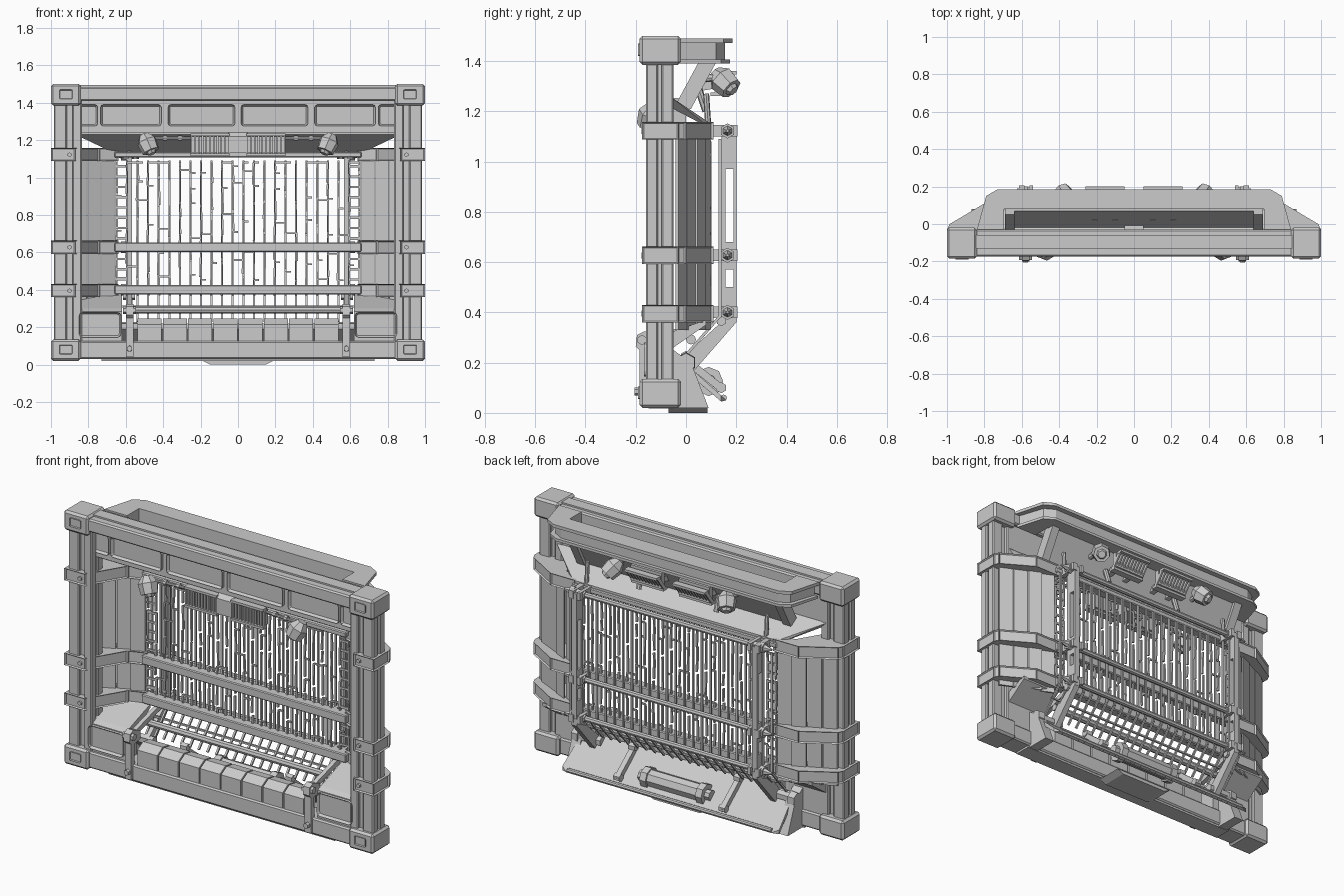
import bpy, bmesh, math, random
from mathutils import Vector, Matrix

if "Cube" in bpy.data.objects:
    bpy.data.objects.remove(bpy.data.objects["Cube"])
random.seed(4)


def finish(name, bm, sym=False):
    bmesh.ops.recalc_face_normals(bm, faces=bm.faces[:])
    me = bpy.data.meshes.new(name)
    bm.to_mesh(me)
    bm.free()
    ob = bpy.data.objects.new(name, me)
    bpy.context.collection.objects.link(ob)
    if sym:
        ob.modifiers.new("mirror_x", 'MIRROR')
    return ob


def box(name, x, y, z, bev=0, sym=False):
    bm = bmesh.new()
    m = Matrix.LocRotScale(Vector((sum(x) / 2, sum(y) / 2, sum(z) / 2)), None,
                           Vector((x[1] - x[0], y[1] - y[0], z[1] - z[0])))
    bmesh.ops.create_cube(bm, size=1, matrix=m)
    if bev:
        bmesh.ops.bevel(bm, geom=bm.edges[:], offset=bev, segments=1, affect='EDGES')
    return finish(name, bm, sym)


def prism(name, pts, axis, a, b, sym=False, groove=0):
    """Extrude a 2D outline along an axis; groove sinks every side face into a channel."""
    put = {'x': lambda p, t: (t, p[0], p[1]), 'y': lambda p, t: (p[0], t, p[1]),
           'z': lambda p, t: (p[0], p[1], t)}[axis]
    bm = bmesh.new()
    lo = [bm.verts.new(put(p, a)) for p in pts]
    hi = [bm.verts.new(put(p, b)) for p in pts]
    bm.faces.new(lo)
    bm.faces.new(hi)
    n = len(pts)
    sides = [bm.faces.new((lo[i], lo[(i + 1) % n], hi[(i + 1) % n], hi[i])) for i in range(n)]
    if groove:
        bmesh.ops.recalc_face_normals(bm, faces=bm.faces[:])
        bmesh.ops.inset_individual(bm, faces=sides, thickness=groove, depth=-groove)
    return finish(name, bm, sym)


def cassette(name, x, z, y0, y1, r=.015, rim=.01, depth=.015, sym=False):
    """Rounded panel facing the front with a sunken field."""
    pts = []
    for cx, cz, a0 in ((x[1] - r, z[1] - r, 0), (x[0] + r, z[1] - r, 90),
                       (x[0] + r, z[0] + r, 180), (x[1] - r, z[0] + r, 270)):
        for k in (0, 45, 90):
            a = math.radians(a0 + k)
            pts.append((cx + r * math.cos(a), cz + r * math.sin(a)))
    bm = bmesh.new()
    f = bm.faces.new([bm.verts.new((p[0], y0, p[1])) for p in pts])
    g = bmesh.ops.extrude_face_region(bm, geom=[f])['geom']
    bmesh.ops.translate(bm, verts=[v for v in g if isinstance(v, bmesh.types.BMVert)], vec=(0, y1 - y0, 0))
    bmesh.ops.recalc_face_normals(bm, faces=bm.faces[:])
    front = [q for q in bm.faces if q.normal.y < -.9]
    bmesh.ops.inset_individual(bm, faces=front, thickness=rim, depth=-depth)
    return finish(name, bm, sym)


def bars(name, items, sym=False):
    bm = bmesh.new()
    for p, q, w, h in items:
        p, q = Vector(p), Vector(q)
        d = q - p
        m = Matrix.LocRotScale((p + q) / 2, d.to_track_quat('Z', 'Y'), Vector((w, h, d.length)))
        bmesh.ops.create_cube(bm, size=1, matrix=m)
    return finish(name, bm, sym)


def rods(name, items, n=8, sym=False):
    bm = bmesh.new()
    for p, q, r1, r2 in items:
        p, q = Vector(p), Vector(q)
        d = q - p
        m = Matrix.LocRotScale((p + q) / 2, d.to_track_quat('Z', 'Y'), None)
        bmesh.ops.create_cone(bm, cap_ends=True, segments=n, radius1=r1, radius2=r2, depth=d.length, matrix=m)
    return finish(name, bm, sym)


def hull(name, pts, sym=False):
    bm = bmesh.new()
    for p in pts:
        bm.verts.new(p)
    bmesh.ops.convex_hull(bm, input=bm.verts[:])
    return finish(name, bm, sym)


def both(pts):
    return [(s * x, y, z) for x, y, z in pts for s in (1, -1)]


# Corner blocks with sockets, and ribbed columns
for tag, z0 in (("lower", .02), ("upper", 1.385)):
    box(tag + "_corner_block", (.84, 1), (-.185, -.02), (z0, z0 + .115), .012, True)
    cassette(tag + "_corner_socket", (.885, .955), (z0 + .035, z0 + .085), -.15, -.191, .006, .012, .02, True)
for x in ((.915, .985), (.835, .885)):
    for y in ((-.16, -.112), (-.098, -.05)):
        box("column_bar", x, y, (.1, 1.42), .006, True)
box("column_core", (.86, .96), (-.14, -.07), (.1, 1.42), 0, True)

# Top and bottom beams
box("top_beam", (-.86, .86), (-.175, -.03), (1.41, 1.485), .008)
box("top_beam_ridge", (-.86, .86), (-.13, -.06), (1.48, 1.494))
box("bottom_beam", (-.86, .86), (-.17, -.04), (.03, .125), .008)
box("bottom_lip", (-.73, .73), (-.15, -.05), (.018, .035))
prism("base_foot", [(-.19, .02), (-.15, 0), (.15, 0), (.19, .02)], 'y', -.07, .085)

# Rear canopy: two flanges and a recessed web around an open slot
def canopy(name, o, z0, z1):
    prism(name, [(-.84 + o, -.03), (-.79 + o, .15 - o), (-.73 + o, .185 - o), (.73 - o, .185 - o), (.79 - o, .15 - o),
                 (.84 - o, -.03), (.695, -.03), (.695, .08), (-.695, .08), (-.695, -.03)], 'z', z0, z1)
canopy("canopy_top_flange", 0, 1.472, 1.49)
canopy("canopy_web", .03, 1.40, 1.475)
canopy("canopy_bottom_flange", .01, 1.39, 1.406)

# Hood: front panel, sloped underside, rear leaning plate
box("hood_front_panel", (-.87, .87), (-.105, -.055), (1.24, 1.42))
for x in ((.016, .374), (.41, .735), (.75, .87)):
    cassette("hood_cassette", x, (1.275, 1.39), -.09, -.125, sym=True)
hull("hood_slope", both([(.87, -.09, 1.25), (.87, -.05, 1.25), (.66, .1, 1.15), (.66, .1, 1.13), (.87, -.09, 1.23)]))
prism("hood_rear_plate", [(.07, 1.395), (.1, 1.395), (0, 1.21), (-.03, 1.21)], 'x', -.68, .68)
prism("hood_side_strut", [(.05, 1.395), (.12, 1.395), (.02, 1.21), (-.05, 1.21)], 'x', .64, .69, True)

# Lamps: faceted heads on small arms, front and rear
def lamp(name, c, d):
    c, d = Vector(c), Vector(d).normalized()
    rods(name, [(c - d * .06, c - d * .02, .028, .055), (c - d * .02, c + d * .04, .055, .047),
                (c + d * .04, c + d * .055, .03, .022)], 7, True)
lamp("front_lamp", (.48, -.14, 1.175), (-.35, -.25, -.8))
lamp("rear_lamp", (.37, .155, 1.315), (.4, .6, -.6))
rods("lamp_arm", [((.24, -.1, 1.21), (.47, -.12, 1.21), .008, .008), ((.3, -.1, 1.21), (.32, -.1, 1.21), .016, .016),
                  ((.38, -.11, 1.21), (.4, -.11, 1.21), .016, .016), ((.37, .05, 1.33), (.37, .13, 1.335), .016, .016),
                  ((.58, .09, 1.12), (.58, .08, 1.27), .012, .012), ((.25, .08, 1.2), (.25, .05, 1.29), .015, .015)], 8, True)

# Radiator grilles with louvres
def grille(name, c, u, n):
    c, u, n = Vector(c), Vector(u).normalized(), Vector(n).normalized()
    X = Vector((1, 0, 0))
    it = [(c - X * .1 - n * .02, c + X * .1 - n * .02, .025, .09)]
    it += [(c + u * s * .053 - X * .105, c + u * s * .053 + X * .105, .04, .014) for s in (1, -1)]
    it += [(c + X * (-.1 + .2 * i / 10) - u * .05, c + X * (-.1 + .2 * i / 10) + u * .05, .009, .02) for i in range(11)]
    bars(name, it, True)
grille("front_grille", (.15, -.115, 1.175), (0, 0, 1), (0, -1, 0))
grille("rear_grille", (.155, .15, 1.31), (0, .6, .8), (0, .8, -.6))
bars("rear_grille_mount", [((.1, .02, 1.29), (.1, .14, 1.31), .03, .03), ((.21, .02, 1.29), (.21, .14, 1.31), .03, .03)], True)
prism("grille_centre_housing", [(-.13, 1.13), (-.13, 1.22), (-.09, 1.255), (0, 1.25), (0, 1.13)], 'x', -.05, .05)

# Side straps wrapping the columns back to the rails, with vertical slats
for z in (1.122, .627, .395):
    prism("side_strap", [(1, -.175), (.87, -.175), (.74, .04), (.64, .075), (.64, .11), (.8, .11), (.985, .0), (1, -.03)],
          'z', z - .035, z + .035, True, .008)
    rods("strap_pin", [((.9, -.178, z), (.9, -.165, z), .012, .012)], 6, True)
for x, y in ((.92, -.01), (.845, .025), (.77, .065), (.695, .085)):
    prism("wall_slat", [(x - .035, y + .012), (x + .035, y - .02), (x + .035, y - .032), (x - .035, y)], 'z', .33, 1.15, True)

# Cross rails with knobbed ends
for z, h in ((1.122, .03), (.627, .05), (.4, .05)):
    box("cross_rail", (-.66, .66), (.05, .11), (z - h / 2, z + h / 2), .005)
    rods("rail_tube", [((-.56, .165, z), (.56, .165, z), .016, .016)])
    rods("rail_end_knob", [((.53, .165, z), (.6, .165, z), .022, .022), ((.6, .165, z), (.625, .165, z), .03, .03),
                           ((.625, .165, z), (.67, .165, z), .02, .006)], 6, True)
    bars("rail_lug", [((.6, .09, z), (.6, .205, z), .03, .045), ((.55, .09, z), (.55, .205, z), .02, .045)], True)
rods("lower_rail_tube", [((-.6, .02, .292), (.6, .02, .292), .02, .02)])

# Slotted rear posts and folding lower arms
for y in ((.142, .158), (.188, .2)):
    box("rear_post_strip", (.566, .6), y, (.42, 1.13), 0, True)
for z in ((.97, 1.13), (.57, .68), (.36, .5)):
    box("rear_post_block", (.568, .598), (.145, .198), z, 0, True)
prism("lower_arm", [(.145, .42), (.2, .4), (.2, .36), (.03, .165), (-.02, .18), (-.02, .215), (.145, .365)], 'x', .565, .6, True)
rods("arm_pivot", [((.54, 0, .2), (.7, 0, .2), .028, .028), ((.68, 0, .2), (.72, 0, .2), .042, .038),
                   ((.55, .14, .365), (.615, .14, .365), .02, .02)], 6, True)

# Barrier: straight rear bars that fold forward at the bottom
N = 24
xs = [-.65 + 1.3 * i / (N - 1) for i in range(N)]
it = []
for x in xs:
    it += [((x, .135, .38), (x, .135, 1.09), .011, .011), ((x, .135, .385), (x, .0, .23), .011, .011)]
it += [((-.66, .07, .31), (.66, .07, .31), .01, .01)]
bars("barrier_bars", it)

# Irregular mesh of broken strands and short rungs
it = []
for i, x in enumerate(xs):
    z = .37
    while z < 1.06:
        t = min(z + random.uniform(.06, .2), 1.08)
        dx, dz = random.uniform(-.006, .006), random.uniform(.1, 1)
        it.append(((x + dx, .095, z), (x + dx * .3, .095, t), .013, .009))
        if i < N - 1 and random.random() < .55:
            w = .0565 if random.random() < .5 else .028
            it.append(((x, .095, t), (x + w, .095, t), .009, .009))
        z = t + random.choice((0, .008, .015))
for k in range(13):
    for s in (1, -1):
        it.append(((s * .655, .095, .4 + k * .055), (s * .6, .095, .4 + k * .055), .009, .012))
bars("strand_mesh", it)

# Lower front: row of sloped boxes, side bins and clamp bars
for i in range(8):
    x = -.54 + i * .135
    prism("front_box", [(-.162, .12), (-.162, .215), (-.11, .245), (-.05, .235), (-.05, .12)], 'x', x + .004, x + .131)
prism("front_bin", [(-.15, .12), (-.15, .285), (-.12, .3), (.08, .37), (.08, .35), (-.05, .26), (-.05, .12)], 'x', .62, .87, True)
cassette("front_bin_cover", (.625, .85), (.145, .28), -.14, -.168, .02, .01, .015, True)
prism("clamp_bar", [(-.15, .04), (-.185, .04), (-.185, .25), (-.2, .265), (-.195, .31), (-.165, .325), (-.1, .3), (-.1, .25), (-.155, .24)],
      'x', .56, .6, True)
bars("clamp_link", [((.58, -.14, .29), (.58, .1, .36), .025, .03)], True)
rods("clamp_bolt", [((.58, -.15, .085), (.58, -.205, .085), .018, .016), ((.545, -.175, .29), (.615, -.175, .29), .02, .02)], 6, True)

# Rear sloped tray with ribs and drum
hull("rear_tray", both([(.68, -.03, .22), (.68, -.03, .19), (.7, .14, .07), (.66, .16, .05), (.7, .14, .045)]))
prism("tray_side_cheek", [(-.05, .02), (.09, .02), (.02, .2), (-.05, .25)], 'x', .66, .72, True)
bars("tray_rib", [((.34, 0, .21), (.34, .15, .09), .03, .03)], True)
rods("tray_edge_tube", [((-.66, .15, .06), (.66, .15, .06), .013, .013)])
rods("tray_drum", [((-.2, .09, .125), (.2, .09, .125), .048, .048), ((-.2, .09, .125), (-.16, .09, .125), .058, .058),
                   ((.16, .09, .125), (.2, .09, .125), .058, .058), ((-.23, .09, .125), (.23, .09, .125), .03, .03)], 8)
rods("tray_hinge", [((.32, .0, .225), (.36, .0, .225), .022, .022), ((.32, .14, .1), (.36, .14, .1), .022, .022)], 6, True)
